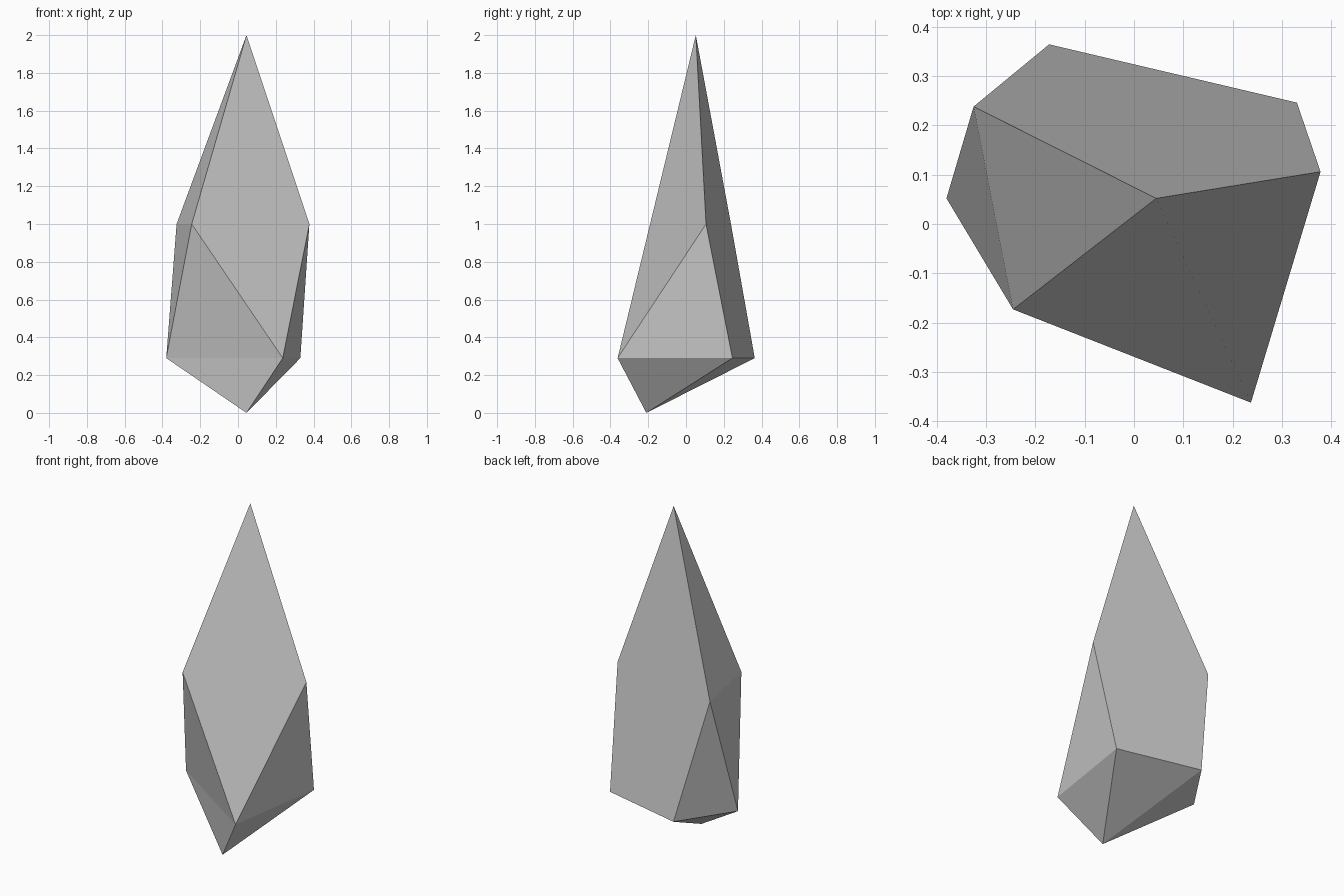
import bpy
import bmesh

default_cube = bpy.data.objects.get("Cube")
if default_cube:
    bpy.data.objects.remove(default_cube, do_unlink=True)

# Plain grey stone
stone = bpy.data.materials.new("grey_stone")
stone.use_nodes = True
colour = (0.6, 0.6, 0.6, 1)
stone.diffuse_color = colour
stone.node_tree.nodes["Principled BSDF"].inputs["Base Color"].default_value = colour

# Corners: two tips, a shoulder ring of three and a lower ring of four
SHOULDER, WAIST = 1.0, 0.29
corners = {
    "apex": (0.045, 0.052, 2),
    "shoulder_back": (-0.325, 0.238, SHOULDER),
    "shoulder_front": (-0.245, -0.173, SHOULDER),
    "shoulder_side": (0.378, 0.106, SHOULDER),
    "waist_right": (-0.38, 0.052, WAIST),
    "waist_back": (-0.172, 0.364, WAIST),
    "waist_left": (0.33, 0.246, WAIST),
    "waist_front": (0.237, -0.362, WAIST),
    "foot": (0.045, -0.21, 0),
}

# Facets of the crystal's upper body
facets = [
    ("apex", "shoulder_front", "waist_front", "shoulder_side"),
    ("apex", "shoulder_side", "waist_left", "waist_back", "shoulder_back"),
    ("apex", "shoulder_back", "shoulder_front"),
    ("shoulder_back", "waist_right", "shoulder_front"),
    ("shoulder_front", "waist_right", "waist_front"),
    ("shoulder_side", "waist_front", "waist_left"),
    ("shoulder_back", "waist_back", "waist_right"),
]

# Facets fanning from the lower ring down to the foot
ring = ["waist_right", "waist_back", "waist_left", "waist_front"]
facets += [(a, b, "foot") for a, b in zip(ring, ring[1:] + ring[:1])]

bm = bmesh.new()
verts = {name: bm.verts.new(co) for name, co in corners.items()}
for facet in facets:
    bm.faces.new([verts[name] for name in facet])
bmesh.ops.recalc_face_normals(bm, faces=bm.faces)

mesh = bpy.data.meshes.new("crystal_shard")
bm.to_mesh(mesh)
bm.free()
mesh.materials.append(stone)
shard = bpy.data.objects.new("crystal_shard", mesh)
bpy.context.collection.objects.link(shard)
